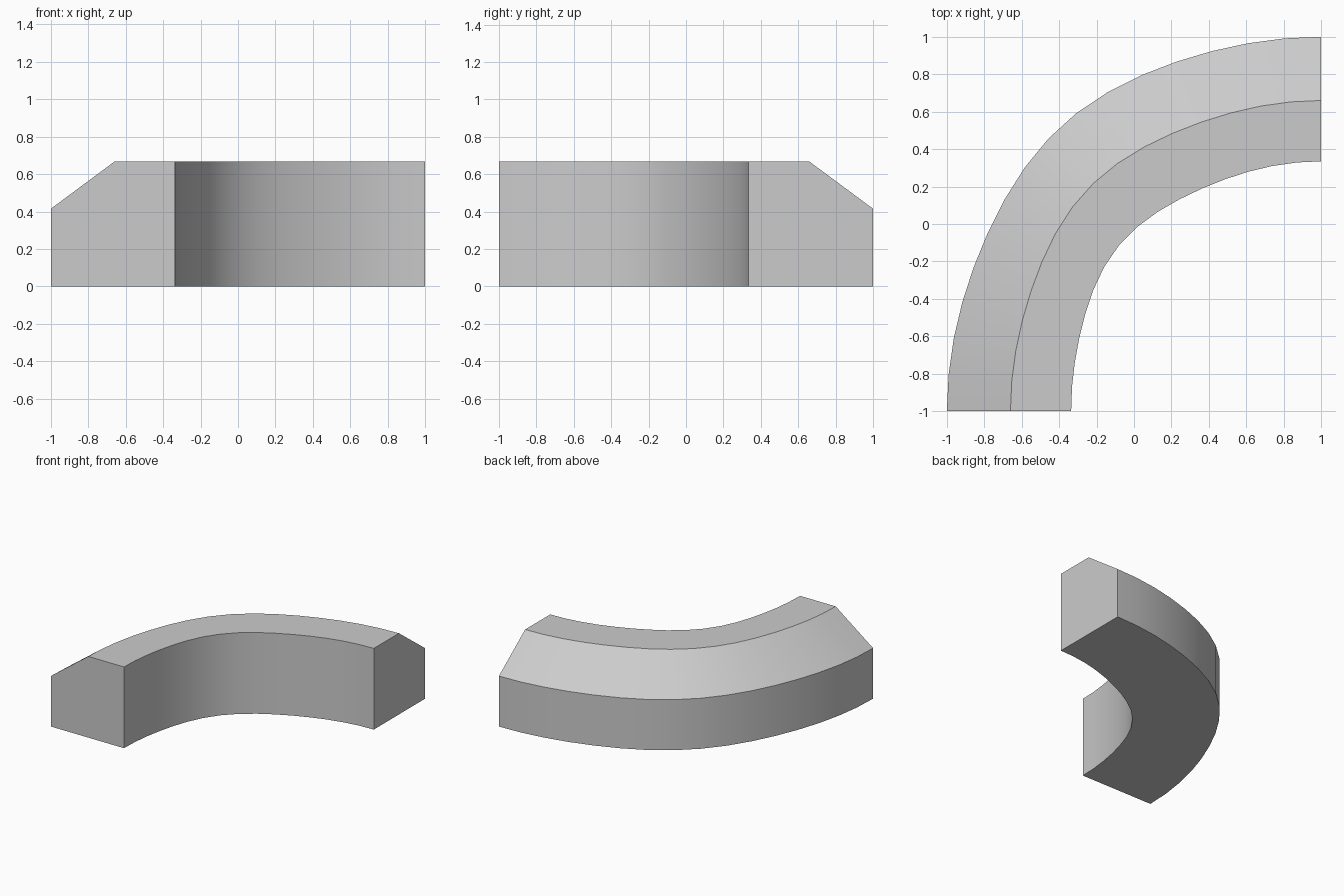
import bpy, bmesh, math

# Remove the default cube only
cube = bpy.data.objects.get("Cube")
if cube:
    bpy.data.objects.remove(cube)

# Single grey material
grey = bpy.data.materials.new("light_grey")
grey.use_nodes = True
colour = (0.6, 0.6, 0.6, 1)
grey.diffuse_color = colour
grey.node_tree.nodes["Principled BSDF"].inputs["Base Color"].default_value = colour

# Cross-section as (radius, height): flat top with a sloped outer shoulder
INNER, OUTER = 1.335, 2.0
profile = [(INNER, 0), (OUTER, 0), (OUTER, 0.415), (1.66, 0.667), (INNER, 0.667)]
SEGMENTS = 16


def bend_point(radius, height, angle):
    """Point on the quarter bend, which bulges slightly at its middle."""
    across = (radius - INNER) / (OUTER - INNER)
    peak = 39 + 9 * across
    bulge = 0.062 * math.exp(-((angle - peak) / 18.8) ** 2)
    r, a = radius + bulge, math.radians(angle)
    return (1 - r * math.cos(a), -1 + r * math.sin(a), height)


# Sweep the section through the quarter turn
bm = bmesh.new()
rings = []
for i in range(SEGMENTS + 1):
    angle = 90 * i / SEGMENTS
    ring = [bm.verts.new(bend_point(r, h, angle)) for r, h in profile]
    # Keep both end sections exactly on the end planes
    if i == 0:
        for v in ring:
            v.co.y = -1
    if i == SEGMENTS:
        for v in ring:
            v.co.x = 1
    rings.append(ring)

count = len(profile)
for a, b in zip(rings, rings[1:]):
    for j in range(count):
        k = (j + 1) % count
        bm.faces.new((a[j], a[k], b[k], b[j]))

# End caps
bm.faces.new(rings[0])
bm.faces.new(rings[-1])
bmesh.ops.recalc_face_normals(bm, faces=bm.faces[:])

mesh = bpy.data.meshes.new("curved_curb")
bm.to_mesh(mesh)
bm.free()
mesh.materials.append(grey)
curb = bpy.data.objects.new("curved_curb", mesh)
bpy.context.collection.objects.link(curb)

# Smooth along the bend, sharp at the profile corners
bpy.ops.object.select_all(action="DESELECT")
curb.select_set(True)
bpy.context.view_layer.objects.active = curb
bpy.ops.object.shade_smooth_by_angle(angle=math.radians(25))
